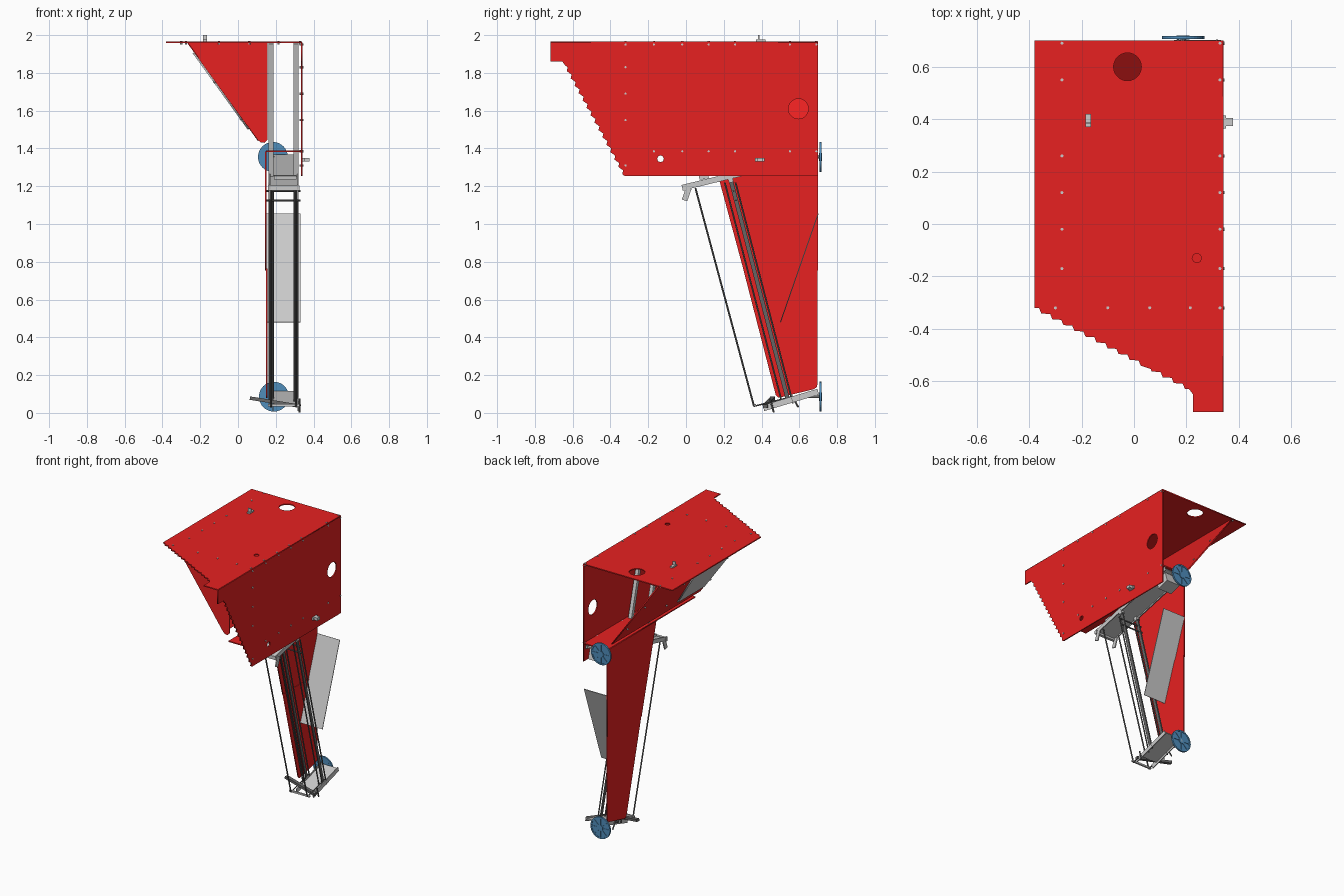
import bpy, bmesh
from math import pi, cos, sin
from mathutils import Vector, Matrix

if "Cube" in bpy.data.objects:
    bpy.data.objects.remove(bpy.data.objects["Cube"])

V = Vector
X, Y, Z = V((1, 0, 0)), V((0, 1, 0)), V((0, 0, 1))


def mat(name, c):
    m = bpy.data.materials.new(name)
    m.diffuse_color = (*c, 1)
    m.use_nodes = True
    m.node_tree.nodes["Principled BSDF"].inputs["Base Color"].default_value = m.diffuse_color
    return m


RED = mat("red", (0.8, 0.015, 0.015))
BLUE = mat("blue", (0.08, 0.27, 0.5))
DARK = mat("dark_grey", (0.13, 0.13, 0.13))


def link(name, mesh, m=None):
    ob = bpy.data.objects.new(name, mesh)
    bpy.context.collection.objects.link(ob)
    if m:
        mesh.materials.clear()
        mesh.materials.append(m)
    return ob


def frame(o, u, v):
    return Matrix((u, v, u.cross(v))).transposed().to_4x4(), V(o)


def circle(cx, cy, r, n=28):
    return [(cx + r * cos(2 * pi * i / n), cy + r * sin(2 * pi * i / n)) for i in range(n)]


def plate(name, outline, holes=(), o=(0, 0, 0), u=X, v=Y, t=0.008, m=RED):
    """Flat sheet with holes, drawn in the plane u, v through o."""
    c = bpy.data.curves.new(name, 'CURVE')
    c.dimensions, c.fill_mode, c.extrude = '2D', 'BOTH', t / 2
    for loop in (outline, *holes):
        s = c.splines.new('POLY')
        s.points.add(len(loop) - 1)
        for p, q in zip(s.points, loop):
            p.co = (q[0], q[1], 0, 1)
        s.use_cyclic_u = True
    tmp = bpy.data.objects.new(name + "_outline", c)
    bpy.context.collection.objects.link(tmp)
    bpy.context.view_layer.update()
    dg = bpy.context.evaluated_depsgraph_get()
    me = bpy.data.meshes.new_from_object(tmp.evaluated_get(dg))
    bpy.data.objects.remove(tmp)
    rot, org = frame(o, u, v)
    me.transform(Matrix.Translation(org) @ rot)
    return link(name, me, m)


def beam(name, p, q, w, h, m=None):
    """Box from p to q, w wide sideways and h thick."""
    p, q = V(p), V(q)
    d = (q - p).normalized()
    side = X if abs(d.x) < 0.7 else Y
    n = d.cross(side).normalized()
    s = n.cross(d)
    bm = bmesh.new()
    bmesh.ops.create_cube(bm, size=1)
    bm.transform(Matrix.Translation((p + q) / 2) @ Matrix((s * w, n * h, d * (q - p).length)).transposed().to_4x4())
    bmesh.ops.recalc_face_normals(bm, faces=bm.faces)
    me = bpy.data.meshes.new(name)
    bm.to_mesh(me)
    return link(name, me, m)


def rods(name, pairs, r, m=None, n=8):
    """Round bars from p to q, all in one object."""
    bm = bmesh.new()
    for p, q in pairs:
        p, q = V(p), V(q)
        rot = (q - p).to_track_quat('Z', 'Y').to_matrix().to_4x4()
        bmesh.ops.create_cone(bm, cap_ends=True, segments=n, radius1=r, radius2=r,
                              depth=(q - p).length, matrix=Matrix.Translation((p + q) / 2) @ rot)
    me = bpy.data.meshes.new(name)
    bm.to_mesh(me)
    return link(name, me, m)


def saw(a, b, n, d):
    """Stepped edge from a to b."""
    a, b = V(a), V(b)
    k = (b - a).orthogonal().normalized() * d
    pts = [a]
    for i in range(n):
        pts += [a.lerp(b, (i + 0.35) / n) + k, a.lerp(b, (i + 0.7) / n) - k]
    return [tuple(p) for p in pts + [b]]


# Hood: top and right sheets with stepped front edges
plate("top_sheet", [(0.34, 0.70), (-0.38, 0.70)] + saw((-0.38, -0.32), (0.21, -0.63), 14, 0.007)
      + [(0.225, -0.65), (0.225, -0.717), (0.34, -0.717)],
      [circle(-0.025, 0.60, 0.053), circle(0.24, -0.13, 0.018, 8)], o=(0, 0, 1.962))
plate("right_sheet", [(0.70, 1.255), (0.70, 1.962), (-0.717, 1.962), (-0.717, 1.86), (-0.655, 1.86)]
      + saw((-0.64, 1.84), (-0.325, 1.255), 15, 0.007),
      [circle(0.595, 1.61, 0.053), circle(-0.135, 1.345, 0.018, 8)], o=(0.338, 0, 0), u=Y, v=Z)

# Hood: front wall, sloping wall and floor
plate("front_wall", [(-0.265, 1.96), (0.105, 1.445), (0.12, 1.432), (0.14, 1.43), (0.155, 1.445), (0.155, 1.96)],
      o=(0, -0.318, 0), u=X, v=Z)
slope = V((0.375, 0, -0.52)).normalized()
plate("sloping_wall", [(0, -0.315), (0.64, -0.315), (0.64, 0.70), (0, 0.70)],
      o=(-0.265, 0, 1.96), u=slope, v=Y)
plate("slope_cover", [(0.06, -0.29), (0.56, -0.29), (0.56, 0.02), (0.06, 0.16)],
      o=(-0.272, 0, 1.955), u=slope, v=Y, m=None)
plate("hood_floor", [(0.148, -0.32), (0.338, -0.32), (0.338, 0.70), (0.148, 0.70)], o=(0, 0, 1.385))

# Mast side sheets, upper and lower
plate("upper_mast_sheet", [(0.135, 1.385), (0.305, 0.755), (0.698, 0.755), (0.698, 1.385)],
      o=(0.148, 0, 0), u=Y, v=Z)
plate("lower_mast_sheet", [(0.302, 0.765), (0.475, 0.095), (0.49, 0.08), (0.675, 0.125), (0.692, 0.135),
                           (0.697, 0.155), (0.697, 0.765)], o=(0.151, 0, 0), u=Y, v=Z)
plate("sloping_panel", [(0.152, 0), (0.332, 0), (0.332, 0.609), (0.152, 0.609)],
      o=(0, 0.50, 0.48), u=X, v=V((0, 0.20, 0.575)).normalized(), t=0.005, m=None)


# Leaning guide rails and drive rods
def lean(x, z, off=0.0):
    return (x, 0.235 - 0.26 * (z - 1.24) + off, z)


for side, x in (("left", 0.175), ("right", 0.307)):
    beam(side + "_upper_rail", lean(x, 1.22), lean(x, 1.957), 0.026, 0.025)
    beam(side + "_lower_rail", lean(x, 0.06), lean(x, 1.24), 0.008, 0.022, DARK)
    rods(side + "_guide_rods", [(lean(x + d, 0.05, e), lean(x + d, 1.22, e))
                                for d, e in ((-0.008, -0.035), (0.01, 0.022))], 0.0045, DARK)
    rods(side + "_front_rod", [((x, 0.05, 1.19), (x, 0.36, 0.035))], 0.005, DARK)
    rods(side + "_lower_link", [((x, 0.36, 0.035), (x, 0.56, 0.085))], 0.004, DARK)
rods("cross_ties", [((0.15, lean(0, z)[1], z), (0.33, lean(0, z)[1], z)) for z in (1.125, 1.175)], 0.005, DARK)

# Upper carriage tray with flanges and front hook
beam("upper_tray", (0.242, 0.0, 1.195), (0.242, 0.70, 1.365), 0.15, 0.008)
for side, x in (("left", 0.168), ("right", 0.316)):
    beam(side + "_tray_flange", (x, -0.02, 1.192), (x, 0.70, 1.367), 0.006, 0.03)
    beam(side + "_tray_hook", (x, 0.015, 1.19), (x, -0.008, 1.125), 0.008, 0.03)
beam("tray_front_bar", (0.16, -0.008, 1.19), (0.325, -0.008, 1.19), 0.02, 0.025)
beam("tray_block", (0.245, 0.60, 1.29), (0.245, 0.69, 1.315), 0.11, 0.07)
beam("tray_lug", (0.25, 0.07, 1.245), (0.25, 0.12, 1.25), 0.12, 0.02)

# Lower carriage with crossbar and pegs
beam("lower_tray", (0.25, 0.45, 0.042), (0.25, 0.70, 0.112), 0.13, 0.008)
for side, x in (("left", 0.185), ("right", 0.318)):
    beam(side + "_lower_flange", (x, 0.41, 0.025), (x, 0.70, 0.112), 0.006, 0.032)
beam("crossbar", (0.065, 0.46, 0.078), (0.33, 0.42, 0.035), 0.025, 0.018, DARK)
beam("lower_front_bar", (0.16, 0.365, 0.04), (0.325, 0.365, 0.04), 0.012, 0.012)
rods("lower_pegs", [((0.325, 0.465, 0.002), (0.325, 0.445, 0.075)),
                    ((0.175, 0.595, 0.03), (0.175, 0.56, 0.09))], 0.005, DARK)


# Spoked wheels on the back
def wheel(name, x, z, r=0.079):
    bm = bmesh.new()
    back = Matrix.Translation((x, 0.712, z)) @ Matrix.Rotation(pi / 2, 4, 'X')
    for rad, depth in ((r, 0.006), (0.022, 0.016)):
        bmesh.ops.create_cone(bm, cap_ends=True, segments=32, radius1=rad, radius2=rad, depth=depth, matrix=back)
    for i in range(8):
        m = back @ Matrix.Rotation(i * pi / 4, 4, 'Z') @ Matrix.Translation((r * 0.55, 0, 0))
        bmesh.ops.create_cube(bm, size=1, matrix=m @ Matrix.Diagonal((r * 0.8, 0.007, 0.012, 1)))
    me = bpy.data.meshes.new(name)
    bm.to_mesh(me)
    link(name, me, BLUE)
    plate(name + "_rim", circle(x, z, r, 32), [circle(x, z, r * 0.87, 32)], o=(0, 0.712, 0), u=X, v=Z, t=0.012, m=BLUE)
    rods(name + "_axle", [((x, 0.64, z), (x, 0.72, z))], 0.008)


wheel("upper_wheel", 0.185, 1.355)
wheel("lower_wheel", 0.19, 0.086)

# Latches on the top and right sheets
beam("top_latch_base", (-0.175, 0.37, 1.971), (-0.175, 0.42, 1.971), 0.022, 0.01)
beam("top_latch_tab", (-0.175, 0.385, 1.97), (-0.175, 0.385, 2.0), 0.022, 0.006)
beam("side_latch_base", (0.347, 0.365, 1.34), (0.347, 0.415, 1.34), 0.01, 0.02)
beam("side_latch_tab", (0.34, 0.39, 1.34), (0.378, 0.39, 1.34), 0.03, 0.02)

# Screws along the seams
row = (0.69, 0.55, 0.26, 0.12, -0.02, -0.17)
top = [(x, y) for x in (-0.275, 0.328) for y in row] + [(x, -0.32) for x in (-0.3, -0.1, 0.06, 0.215, 0.328)]
side = [(y, z) for y in row for z in (1.385, 1.95)] + [(-0.32, z) for z in (1.31, 1.55, 1.69, 1.83, 1.95)]
rods("top_screws", [((x, y, 1.95), (x, y, 1.97)) for x, y in top], 0.006)
rods("side_screws", [((0.326, y, z), (0.346, y, z)) for y, z in side], 0.006)
n = V((-0.81, 0, -0.585)) * 0.012
rods("slope_screws", [(V((x, y, z)) - n, V((x, y, z)) + n) for x, z in ((-0.12, 1.755), (0.02, 1.56))
                      for y in (-0.3, 0.2, 0.65)], 0.006)
